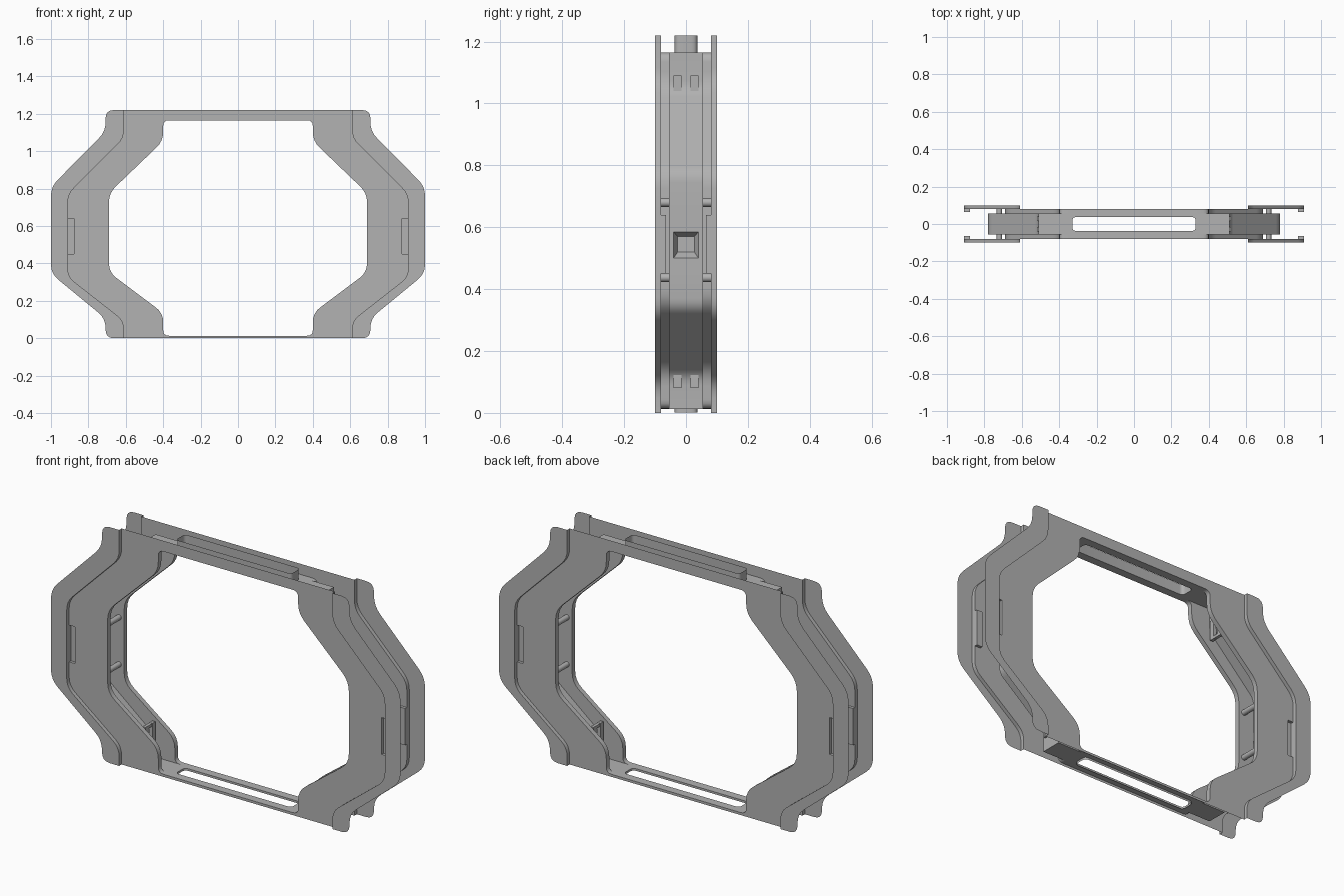
import bpy, bmesh, math
from mathutils import Vector, Matrix

if "Cube" in bpy.data.objects:
    bpy.data.objects.remove(bpy.data.objects["Cube"])

N = 4  # segments per rounded corner

grey = bpy.data.materials.new("dark_grey")
grey.diffuse_color = (.445, .445, .445, 1)
grey.use_nodes = True
grey.node_tree.nodes["Principled BSDF"].inputs["Base Color"].default_value = grey.diffuse_color


def rounded(prev, p, nxt, d):
    """Round the corner p, starting d away from it."""
    p, a, b = Vector(p), Vector(prev), Vector(nxt)
    a = p + (a - p).normalized() * d
    b = p + (b - p).normalized() * d
    return [a * (1 - t) ** 2 + 2 * p * t * (1 - t) + b * t * t
            for t in (i / N for i in range(N + 1))]


def contour(top, bottom, x_end, x_side, zs, d_end, d_bend):
    """Right half of an octagonal outline (x, z), top centre to bottom centre."""
    c = [(.33, top), (x_end, top), (x_end, zs[0]), (x_side, zs[1]),
         (x_side, .64), (x_side, .45),
         (x_side, zs[2]), (x_end, zs[3]), (x_end, bottom), (.33, bottom)]
    ds = [None, d_end, d_bend, d_bend, None, None, d_bend, d_bend, d_end, None]
    pts = [Vector((0, top))]
    for i, d in enumerate(ds):
        if d is None:
            pts.append(Vector(c[i]))
        else:
            pts += rounded(c[i - 1], c[i], c[i + 1], d)
    return pts + [Vector((0, bottom))]


OUTER = contour(1.22, 0, .708, 1.0, (1.105, .81, .345, .105), .045, .05)
STEP = contour(1.22, 0, .61, .91, (1.07, .77, .328, .093), 0, .045)
INNER = contour(1.165, .013, .40, .69, (1.054, .776, .352, .135), .03, .05)
FLOOR = contour(1.165, .013, .51, .78, (1.045, .775, .34, .12), 0, .03)
SIDE = 17                  # index of the straight segment beside the grip slot
LAST = len(INNER) - 1


def face(bm, *pts):
    bm.faces.new([bm.verts.new(p) for p in pts])


def strip(bm, a, ya, b, yb, segs):
    """Ruled surface between two outlines at depths ya and yb."""
    for i in segs:
        face(bm, (a[i].x, ya, a[i].y), (a[i + 1].x, ya, a[i + 1].y),
             (b[i + 1].x, yb, b[i + 1].y), (b[i].x, yb, b[i].y))


def box(bm, x, y, z, sx, sy, sz):
    bmesh.ops.create_cube(bm, size=1, matrix=Matrix.Translation((x, y, z))
                          @ Matrix.Diagonal((sx, sy, sz, 1)))


def finish(name, bm, axes=(True, True, False)):
    bmesh.ops.remove_doubles(bm, verts=bm.verts, dist=1e-4)
    bmesh.ops.recalc_face_normals(bm, faces=bm.faces)
    me = bpy.data.meshes.new(name)
    bm.to_mesh(me)
    bm.free()
    me.materials.append(grey)
    ob = bpy.data.objects.new(name, me)
    bpy.context.collection.objects.link(ob)
    bpy.ops.object.select_all(action='DESELECT')
    ob.select_set(True)
    bpy.context.view_layer.objects.active = ob
    bpy.ops.object.shade_smooth_by_angle(angle=math.radians(30))
    m = ob.modifiers.new("mirror", 'MIRROR')
    m.use_axis = axes
    m.merge_threshold = 1e-4
    return ob


# outer wings: raised band and the step down to the panel
bm = bmesh.new()
strip(bm, OUTER, -.10, STEP, -.10, range(2, LAST - 2))
strip(bm, STEP, -.10, STEP, -.08, range(2, LAST - 2))
finish("side_wings", bm)

# face panels with inner lip
bm = bmesh.new()
strip(bm, STEP, -.08, INNER, -.08, [i for i in range(LAST) if i != SIDE])
strip(bm, INNER, -.08, INNER, -.055, range(LAST))
face(bm, (.69, -.08, .64), (.69, -.08, .45), (.877, -.08, .45), (.877, -.08, .64))
# grip slot sunk into the panel
a, b, y = .877, .91, -.065
face(bm, (a, -.08, .64), (a, -.08, .45), (a, y, .45), (a, y, .64))
face(bm, (b, -.08, .64), (b, -.08, .45), (b, y, .45), (b, y, .64))
face(bm, (a, y, .64), (a, y, .45), (b, y, .45), (b, y, .64))
for z in (.45, .64):
    face(bm, (a, -.08, z), (b, -.08, z), (b, y, z), (a, y, z))
finish("face_panels", bm)

# inner channel: side walls and floor
bm = bmesh.new()
strip(bm, INNER, -.055, FLOOR, -.055, range(2, LAST - 2))
strip(bm, FLOOR, -.055, FLOOR, 0, [i for i in range(1, LAST - 1) if i != SIDE])
# square socket in the side of the channel floor
x, xi = .78, .752
for y0, y1, z0, z1 in ((-.055, -.04, .45, .64), (-.04, 0, .45, .5), (-.04, 0, .585, .64)):
    face(bm, (x, y0, z0), (x, y1, z0), (x, y1, z1), (x, y0, z1))
face(bm, (x, -.04, .5), (x, -.04, .585), (xi, -.027, .57), (xi, -.027, .52))
for z, zi in ((.5, .52), (.585, .57)):
    face(bm, (x, -.04, z), (x, 0, z), (xi, 0, zi), (xi, -.027, zi))
face(bm, (xi, -.027, .52), (xi, 0, .52), (xi, 0, .57), (xi, -.027, .57))
finish("channel", bm)

# top and bottom bars with a long slot and its collar
for name, z, z_end in (("top_bar", 1.165, 1.22), ("bottom_bar", .013, .002)):
    bm = bmesh.new()
    rim = [(0, -.037)] + [(p.x, p.y) for p in rounded((0, -.037), (.33, -.037), (.33, 0), .02)]
    face(bm, *[(px, py, z) for px, py in rim + [(.33, -.055), (0, -.055)]])
    rim.append((.33, 0))
    for p, q in zip(rim, rim[1:]):
        face(bm, (*p, z), (*q, z), (*q, z_end), (*p, z_end))
    finish(name, bm)

# cross pegs in the channel
bm = bmesh.new()
for z in (.437, .68):
    bmesh.ops.create_cone(bm, cap_ends=True, segments=16, radius1=.014, radius2=.014, depth=.16,
                          matrix=Matrix.Translation((.72, 0, z)) @ Matrix.Rotation(math.pi / 2, 4, 'X'))
finish("cross_pegs", bm, (True, False, False))

# looped clips at the channel ends: two prongs joined by a cross bar
bm = bmesh.new()
for z0, z1, z_bar in ((.08, .205, .197), (.985, 1.09, .993)):
    box(bm, .51, -.0275, (z0 + z1) / 2, .018, .025, z1 - z0)
    box(bm, .51, 0, z_bar, .016, .03, .014)
finish("clips", bm, (True, True, False))
